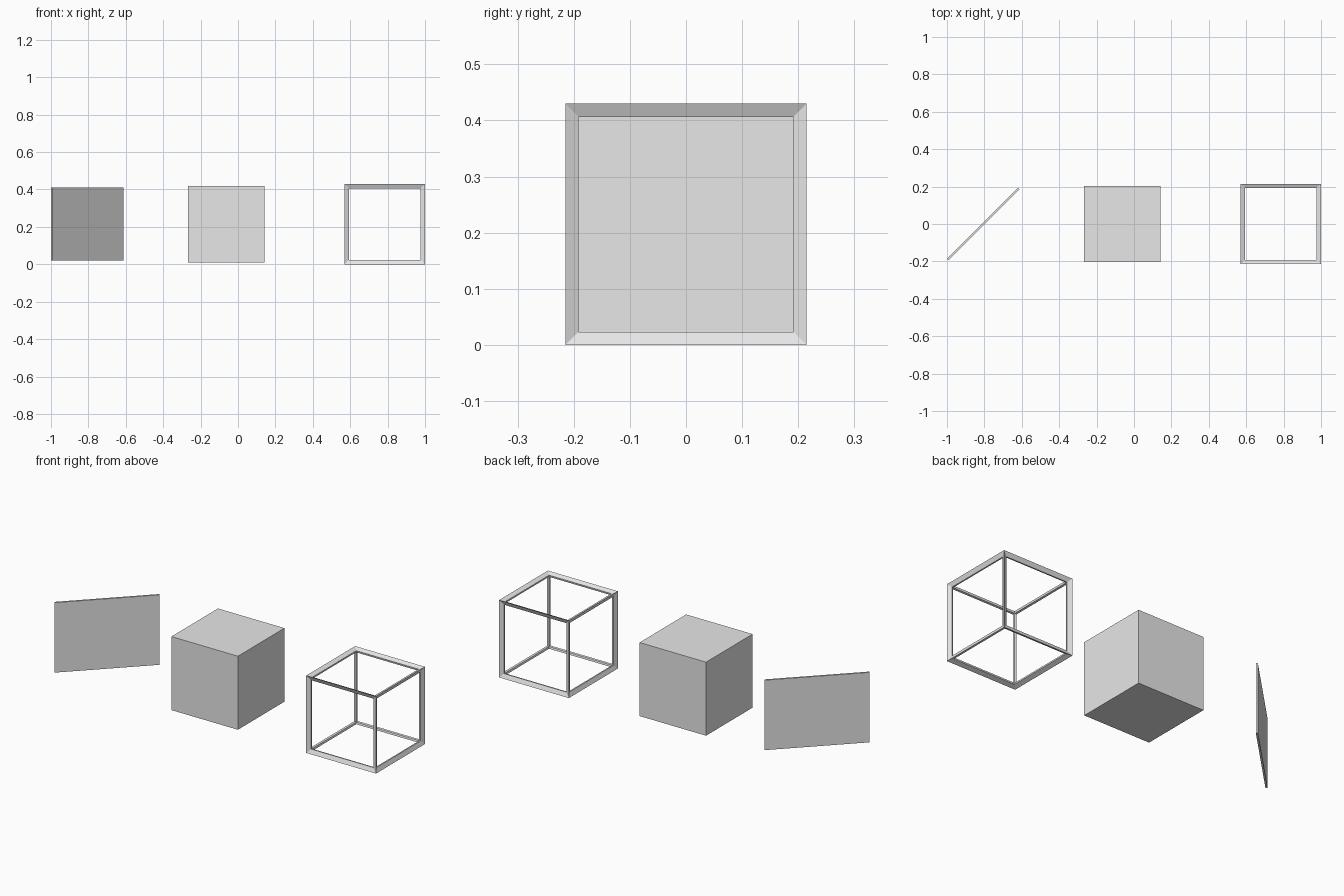
import bpy
from math import radians
from mathutils import Matrix

if "Cube" in bpy.data.objects:
    bpy.data.objects.remove(bpy.data.objects["Cube"], do_unlink=True)

SIDE = 0.409      # edge length of the cubes
MID_Z = 0.215     # shared centre height

grey = bpy.data.materials.new("light grey")
grey.use_nodes = True
colour = (0.8, 0.8, 0.8, 1)
grey.diffuse_color = colour
for node in grey.node_tree.nodes:
    if node.type == "BSDF_PRINCIPLED":
        node.inputs["Base Color"].default_value = colour


def box(name, x, size, turn=0):
    """Flat-shaded box centred on y = 0 at the shared height."""
    bpy.ops.mesh.primitive_cube_add(size=1, location=(x, 0, MID_Z))
    ob = bpy.context.object
    ob.name = name
    ob.data.transform(Matrix.Diagonal((*size, 1)))
    ob.rotation_euler.z = radians(turn)
    ob.data.materials.append(grey)
    return ob


# Thin upright panel set on the diagonal
box("diagonal_panel", -0.806, (0.537, 0.01, 0.389), turn=45)

# Solid cube in the middle
box("solid_cube", -0.062, (SIDE, SIDE, SIDE))

# Open cube made only of its edges, with kite-shaped struts
frame = box("open_frame", 0.785, (SIDE, SIDE, SIDE))
struts = frame.modifiers.new("struts", "WIREFRAME")
struts.thickness = 0.0364
struts.offset = 0
struts.use_even_offset = False
struts.use_relative_offset = False
struts.use_replace = True
